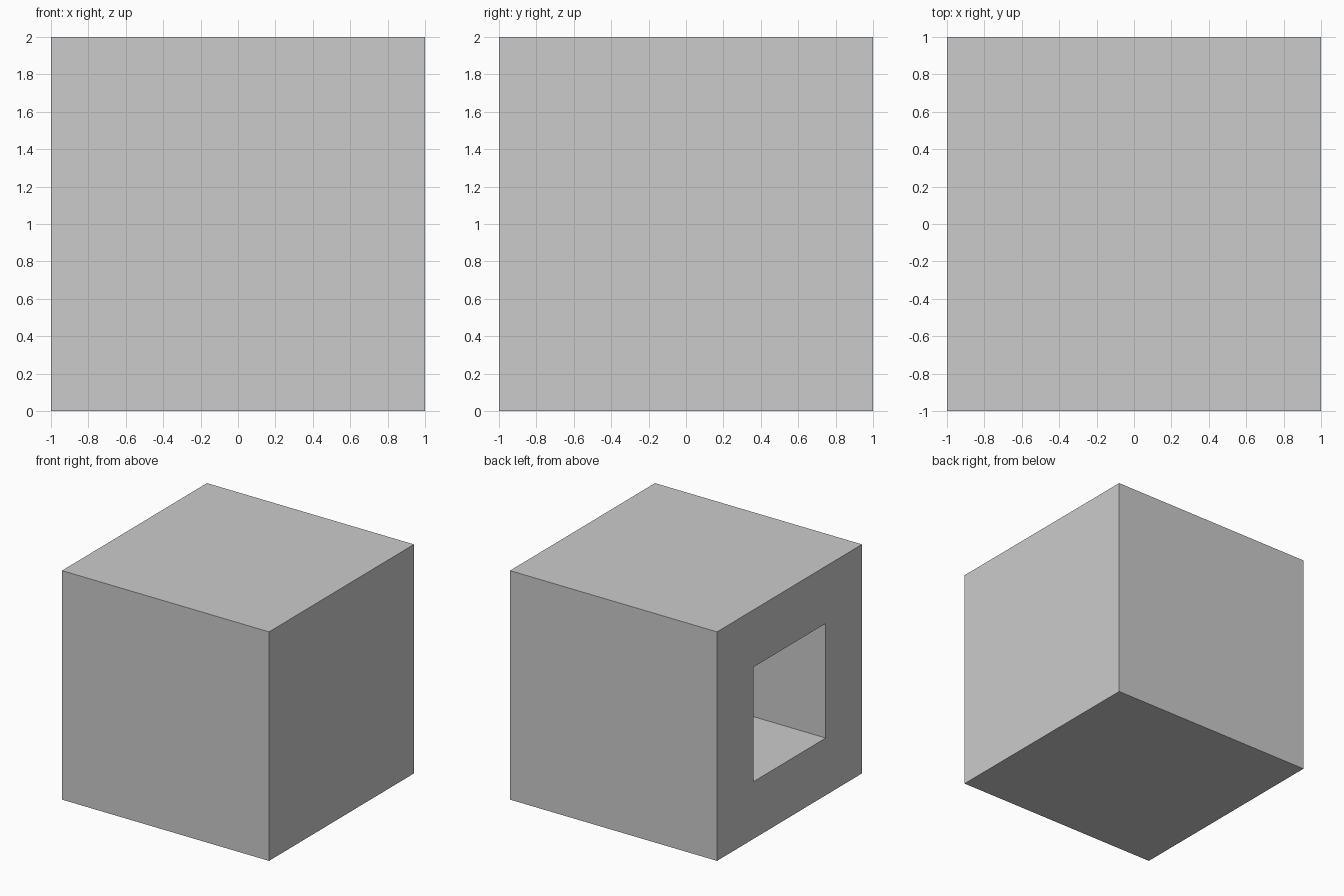
import bpy, bmesh
from mathutils import Vector

if "Cube" in bpy.data.objects:
    bpy.data.objects.remove(bpy.data.objects["Cube"])

SIZE = 2.0      # outer edge length
BORDER = 0.5    # frame width around the opening
DEPTH = 1.25    # how far the square recess runs inwards

# Solid block standing on z = 0
bm = bmesh.new()
bmesh.ops.create_cube(bm, size=SIZE)
bmesh.ops.translate(bm, verts=bm.verts, vec=(0, 0, SIZE / 2))

# Square opening centred on the left side
left = min(bm.faces, key=lambda f: f.calc_center_median().x)
bmesh.ops.inset_region(bm, faces=[left], thickness=BORDER, use_even_offset=True)

# Push the opening into the block with straight walls
pocket = bmesh.ops.extrude_discrete_faces(bm, faces=[left])["faces"][0]
bmesh.ops.translate(bm, verts=pocket.verts, vec=Vector((DEPTH, 0, 0)))
bmesh.ops.recalc_face_normals(bm, faces=bm.faces)

mesh = bpy.data.meshes.new("recessed_block")
bm.to_mesh(mesh)
bm.free()
block = bpy.data.objects.new("recessed_block", mesh)
bpy.context.collection.objects.link(block)
